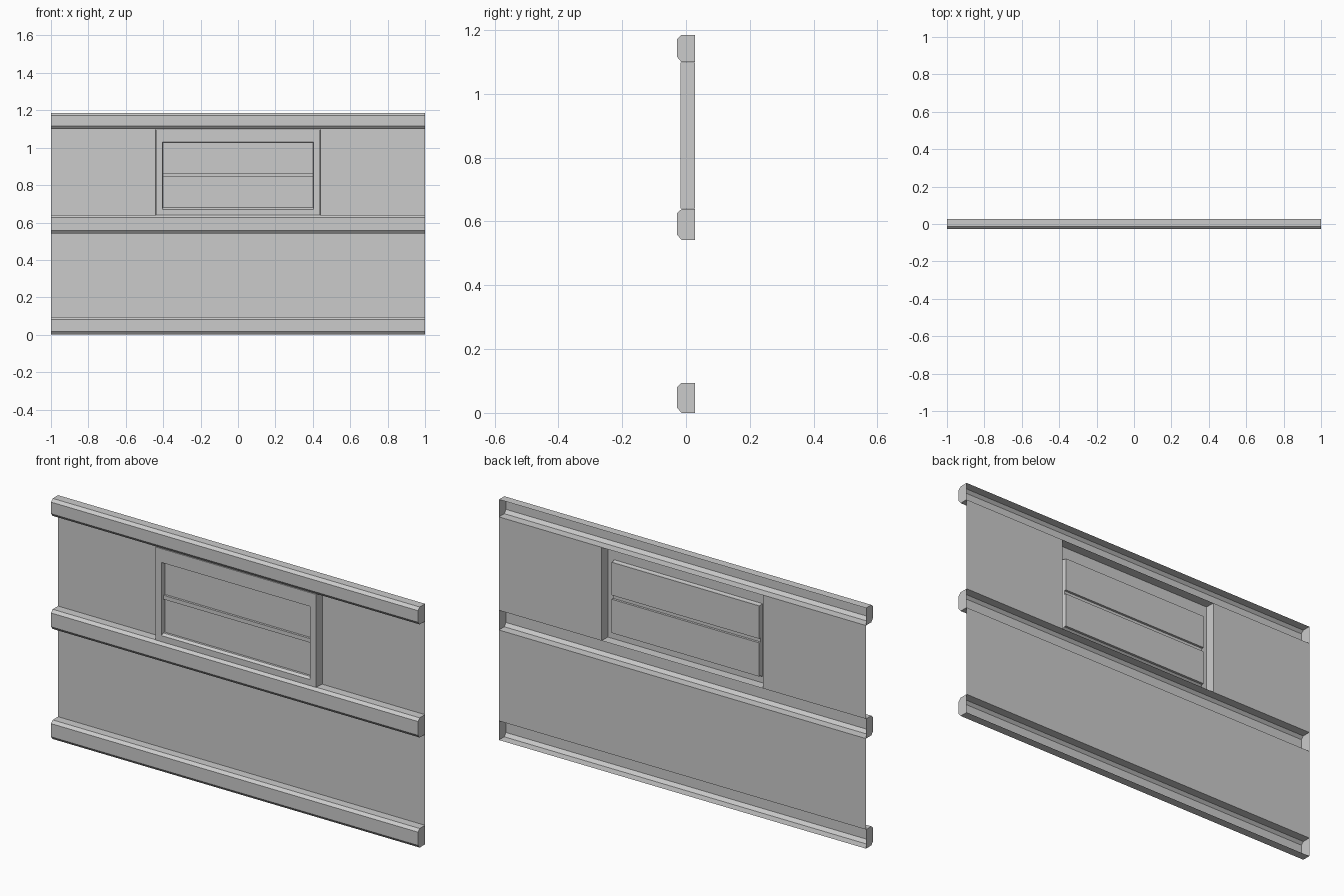
import bpy, bmesh

if "Cube" in bpy.data.objects:
    bpy.data.objects.remove(bpy.data.objects["Cube"])

FRONT, BACK = -0.0275, 0.0275


def build(name, polys):
    """Make one shell object from a list of polygons."""
    bm = bmesh.new()
    for p in polys:
        bm.faces.new([bm.verts.new(v) for v in p])
    bmesh.ops.remove_doubles(bm, verts=bm.verts, dist=1e-5)
    bmesh.ops.recalc_face_normals(bm, faces=bm.faces)
    # open shells: make the faces look toward the front
    if sum(f.normal.y * f.calc_area() for f in bm.faces) > 0:
        bmesh.ops.reverse_faces(bm, faces=bm.faces)
    me = bpy.data.meshes.new(name)
    bm.to_mesh(me)
    bm.free()
    ob = bpy.data.objects.new(name, me)
    bpy.context.collection.objects.link(ob)
    return ob


def rail(name, z0, z1):
    """Chamfered channel along x, open at the back, capped at both ends."""
    prof = [(BACK, z0), (-0.014, z0), (FRONT, z0 + 0.016),
            (FRONT, z1 - 0.013), (-0.014, z1), (BACK, z1)]
    polys = [[(-1, *a), (1, *a), (1, *b), (-1, *b)] for a, b in zip(prof, prof[1:])]
    polys += [[(x, *p) for p in prof] for x in (-1, 1)]
    return build(name, polys)


def rect(x0, x1, z0, z1, y):
    return [(x0, y, z0), (x1, y, z0), (x1, y, z1), (x0, y, z1)]


def ring(a, b):
    """Four quads joining two rectangles."""
    return [[a[i], a[(i + 1) % 4], b[(i + 1) % 4], b[i]] for i in range(4)]


# Horizontal rails
rail("bottom_rail", 0.0, 0.094)
rail("middle_rail", 0.542, 0.639)
rail("top_rail", 1.099, 1.185)

# Thin wall sheets between the rails
build("lower_wall", [rect(-1, 1, 0.094, 0.542, BACK)])
build("upper_wall_left", [rect(-1, -0.44, 0.639, 1.099, BACK)])
build("upper_wall_right", [rect(0.44, 1, 0.639, 1.099, BACK)])

# Window casing: raised box with a framed opening
outer_back = rect(-0.44, 0.44, 0.640, 1.098, BACK)
outer_front = rect(-0.438, 0.438, 0.640, 1.098, -0.018)
opening = rect(-0.405, 0.405, 0.670, 1.030, -0.018)
sash = rect(-0.402, 0.402, 0.679, 1.027, -0.006)
build("window_casing", ring(outer_back, outer_front)
      + ring(outer_front, opening) + ring(opening, sash))

# Sash: centre bar with a recessed pane above and below
polys = [rect(-0.402, 0.402, 0.845, 0.865, -0.006)]
for z0, z1 in ((0.679, 0.845), (0.865, 1.027)):
    edge, pane = (rect(-0.402, 0.402, z0, z1, y) for y in (-0.006, 0.005))
    polys += ring(edge, pane) + [pane]
build("window_sash", polys)
